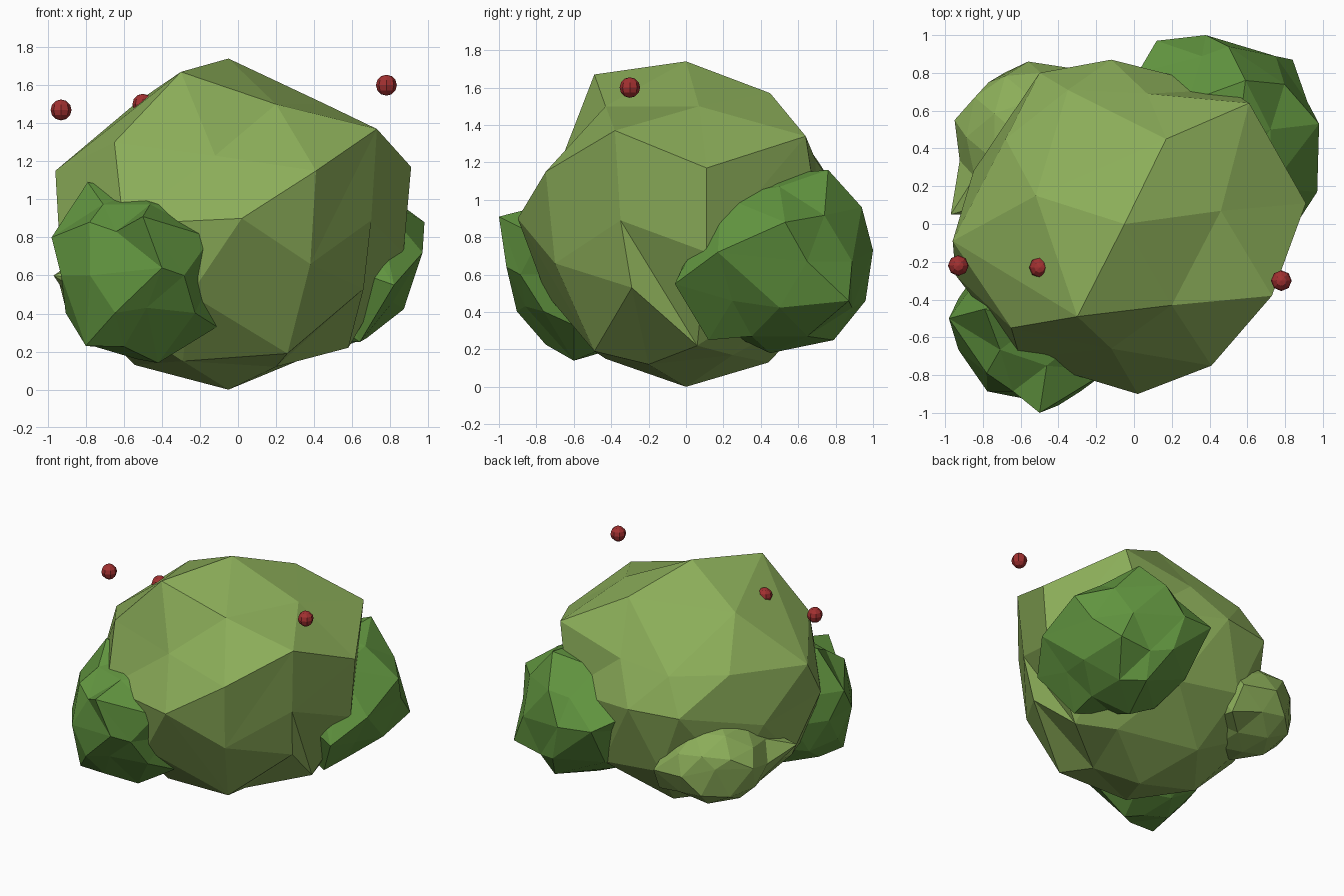
import bpy
from mathutils import Vector


def material(name, rgb):
    m = bpy.data.materials.new(name)
    m.diffuse_color = (*rgb, 1)
    return m


leaf_light = material("leaf_light", (0.26, 0.42, 0.10))
leaf_dark = material("leaf_dark", (0.12, 0.30, 0.05))
berry_red = material("berry_red", (0.36, 0.03, 0.03))


def clump(name, centre, radii, mat, grabs):
    """Low-poly ball whose nearest free vertex is pulled to each grab point."""
    bpy.ops.mesh.primitive_ico_sphere_add(subdivisions=2, radius=1)
    ob = bpy.context.object
    ob.name = name
    ob.data.materials.append(mat)
    for v in ob.data.vertices:
        v.co = Vector(c + r * k for c, r, k in zip(centre, radii, v.co))
    free = [(v, v.co.copy()) for v in ob.data.vertices]
    for g in grabs:
        best = min(free, key=lambda f: (f[1] - Vector(g)).length)
        best[0].co = g
        free.remove(best)
    return ob


# Main crown
clump("bush_crown", (-0.05, 0, 0.87), (0.94, 0.88, 0.87), leaf_light, [
    (-0.30, -0.49, 1.67), (0.20, -0.43, 1.50), (0.46, 0.07, 1.50),
    (0.17, 0.45, 1.57), (-0.52, 0.15, 1.52),
    (-0.65, -0.55, 1.30), (-0.12, -0.66, 1.23), (0.41, -0.75, 1.15),
    (0.73, -0.38, 1.37), (0.91, 0.11, 1.17), (0.61, 0.64, 1.34),
    (0.07, 0.69, 1.22), (-0.35, 0.71, 1.20), (-0.68, 0.45, 1.20),
    (-0.96, -0.09, 1.15),
    (0.02, -0.90, 0.90), (0.38, -0.70, 0.66), (0.70, -0.35, 0.89),
    (0.87, 0.11, 0.72), (-0.12, 0.87, 0.95), (-0.50, 0.80, 0.95),
    (-0.85, 0.28, 0.80),
    (0.66, -0.29, 0.53), (-0.25, -0.75, 0.50), (0.20, -0.20, 0.12),
    (0.26, -0.49, 0.19), (0.36, 0.25, 0.17), (0.58, 0.06, 0.22),
    (-0.29, -0.43, 0.15)])

# Front left clump
clump("front_clump", (-0.53, -0.53, 0.60), (0.42, 0.44, 0.44), leaf_dark, [
    (-0.79, -0.45, 1.09), (-0.98, -0.50, 0.80), (-0.50, -1.00, 0.91),
    (-0.78, -0.79, 0.88), (-0.14, -0.78, 0.80), (-0.40, -0.96, 0.64),
    (-0.11, -0.60, 0.33), (-0.80, -0.75, 0.23), (-0.48, -0.86, 0.43),
    (-0.42, -0.60, 0.14), (-0.34, -0.65, 0.97)])

# Back right clump
clump("back_clump", (0.48, 0.50, 0.67), (0.46, 0.48, 0.47), leaf_dark, [
    (0.97, 0.17, 0.72), (0.98, 0.53, 0.88), (0.84, 0.87, 0.46),
    (0.59, 0.76, 1.16), (0.38, 1.00, 0.73), (0.12, 0.97, 0.75),
    (0.02, 0.80, 0.80), (0.50, 0.94, 0.96), (0.45, 0.96, 0.46),
    (0.55, 0.45, 1.13), (0.72, 0.19, 1.02), (0.82, -0.06, 0.55),
    (0.64, 0.12, 0.25), (0.55, 0.79, 0.25), (0.42, 0.45, 0.18)])

# Small low clump at the back left
clump("low_clump", (-0.59, 0.46, 0.55), (0.35, 0.40, 0.30), leaf_light, [
    (-0.97, 0.05, 0.60), (-0.95, 0.55, 0.60), (-0.56, 0.86, 0.55),
    (-0.77, 0.75, 0.62), (-0.30, 0.82, 0.52), (-0.28, 0.72, 0.34)])

# Berries
for i, p in enumerate([(-0.93, -0.22, 1.47), (0.78, -0.30, 1.60),
                       (-0.50, -0.23, 1.50)]):
    bpy.ops.mesh.primitive_uv_sphere_add(segments=8, ring_count=6,
                                         radius=0.055, location=p)
    bpy.context.object.name = f"berry_{i + 1}"
    bpy.context.object.data.materials.append(berry_red)
